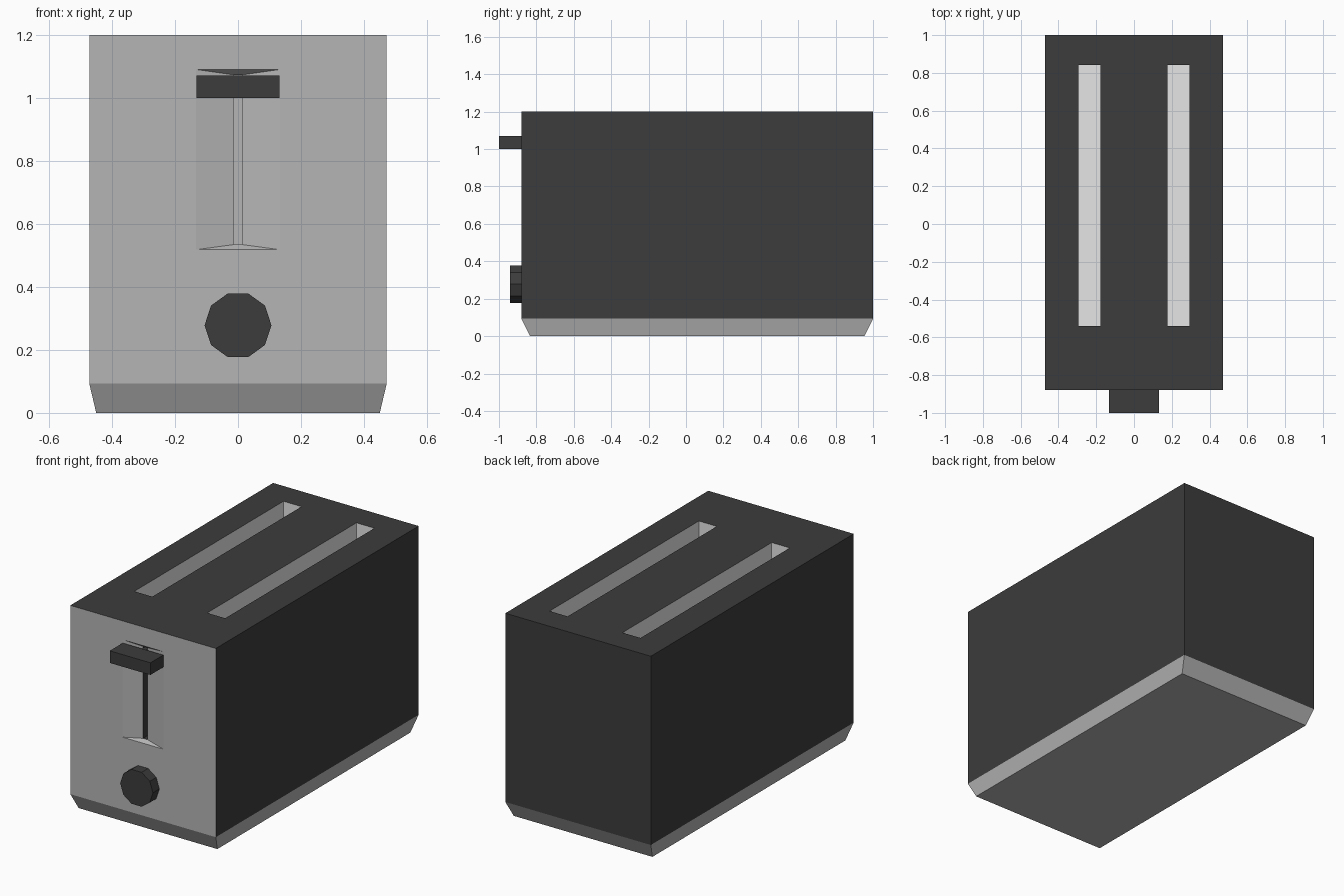
import bpy, bmesh, math
from mathutils import Matrix

if "Cube" in bpy.data.objects:
    bpy.data.objects.remove(bpy.data.objects["Cube"])


def material(name, v):
    m = bpy.data.materials.new(name)
    m.diffuse_color = (v, v, v, 1)
    m.use_nodes = True
    m.node_tree.nodes["Principled BSDF"].inputs["Base Color"].default_value = m.diffuse_color
    return m


DARK, GREY, LIGHT = 0, 1, 2
MATS = [material("dark charcoal", 0.045), material("mid grey", 0.46), material("light grey", 0.79)]


def finish(bm, name):
    bmesh.ops.remove_doubles(bm, verts=bm.verts, dist=1e-5)
    mesh = bpy.data.meshes.new(name)
    for m in MATS:
        mesh.materials.append(m)
    bm.to_mesh(mesh)
    bm.free()
    ob = bpy.data.objects.new(name, mesh)
    bpy.context.collection.objects.link(ob)
    return ob


def face(bm, pts, mat):
    bm.faces.new([bm.verts.new(p) for p in pts]).material_index = mat


def rect(u0, u1, v0, v1):
    return [(u0, v0), (u1, v0), (u1, v1), (u0, v1)]


def walls(bm, lo, hi, mats):
    """Join two four-point rings with quads."""
    for i in range(4):
        j = (i + 1) % 4
        face(bm, [lo[i], lo[j], hi[j], hi[i]], mats[i])


def panel(bm, outer, holes, place, mat):
    """Flat panel with rectangular openings left out."""
    us = sorted({outer[0], outer[1], *(h[k] for h in holes for k in (0, 1))})
    vs = sorted({outer[2], outer[3], *(h[k] for h in holes for k in (2, 3))})
    for u0, u1 in zip(us, us[1:]):
        for v0, v1 in zip(vs, vs[1:]):
            cu, cv = (u0 + u1) / 2, (v0 + v1) / 2
            if not any(h[0] < cu < h[1] and h[2] < cv < h[3] for h in holes):
                face(bm, [place(u, v, 0) for u, v in rect(u0, u1, v0, v1)], mat)


X, Y0, Y1, Z0, Z1 = 0.472, -0.88, 1.0, 0.093, 1.2


def on_top(u, v, d):
    return (u, v, Z1 - d)


def on_front(u, v, d):
    return (u, Y0 + d, v)


# body shell: dark sides and back
bm = bmesh.new()
lo = [(x, y, Z0) for x, y in rect(-X, X, Y0, Y1)]
hi = [(x, y, Z1) for x, y in rect(-X, X, Y0, Y1)]
for i in (1, 2, 3):
    j = (i + 1) % 4
    face(bm, [lo[i], lo[j], hi[j], hi[i]], DARK)

# top with two bread slots
slots = [(-0.295, -0.178, -0.54, 0.843), (0.178, 0.295, -0.54, 0.843)]
panel(bm, (-X, X, Y0, Y1), slots, on_top, DARK)
for s in slots:
    rim = [on_top(u, v, 0) for u, v in rect(*s)]
    floor = [on_top(u, v, 0.4) for u, v in rect(*s)]
    walls(bm, rim, floor, [LIGHT] * 4)
    face(bm, floor, LIGHT)

# grey front with dished recess and lever channel
dish, channel = (-0.133, 0.133, 0.518, 1.09), (-0.015, 0.015, 0.534, 1.073)
panel(bm, (-X, X, Z0, Z1), [dish], on_front, GREY)
rim = [on_front(u, v, 0) for u, v in rect(*dish)]
mid = [on_front(u, v, 0.022) for u, v in rect(*channel)]
back = [on_front(u, v, 0.09) for u, v in rect(*channel)]
walls(bm, rim, mid, [GREY] * 4)
walls(bm, mid, back, [DARK] * 4)
face(bm, back, GREY)
finish(bm, "toaster_body")

# tapered base
bm = bmesh.new()
lo = [(x, y, 0) for x, y in rect(-0.45, 0.45, Y0 + 0.046, Y1 - 0.046)]
hi = [(x, y, Z0) for x, y in rect(-X, X, Y0, Y1)]
walls(bm, lo, hi, [GREY] * 4)
face(bm, lo[::-1], GREY)
finish(bm, "tapered_base")

# push-down lever
bm = bmesh.new()
bmesh.ops.create_cube(bm, size=1, matrix=Matrix.Translation((0, -0.94, 1.035))
                      @ Matrix.Diagonal((0.264, 0.12, 0.071, 1)))
finish(bm, "lever_handle")
bm = bmesh.new()
bmesh.ops.create_cube(bm, size=1, matrix=Matrix.Translation((0, -0.84, 1.035))
                      @ Matrix.Diagonal((0.026, 0.09, 0.06, 1)))
finish(bm, "lever_stem")

# ten-sided browning knob
bm = bmesh.new()
ring = [(0.106 * math.cos(a), 0.278 + 0.106 * math.sin(a))
        for a in (i * math.tau / 10 for i in range(10))]
face(bm, [(x, -0.94, z) for x, z in ring], DARK)
for (xa, za), (xb, zb) in zip(ring, ring[1:] + ring[:1]):
    face(bm, [(xa, -0.94, za), (xa, Y0, za), (xb, Y0, zb), (xb, -0.94, zb)], DARK)
bmesh.ops.remove_doubles(bm, verts=bm.verts, dist=1e-5)
bmesh.ops.recalc_face_normals(bm, faces=bm.faces)
finish(bm, "browning_knob")
